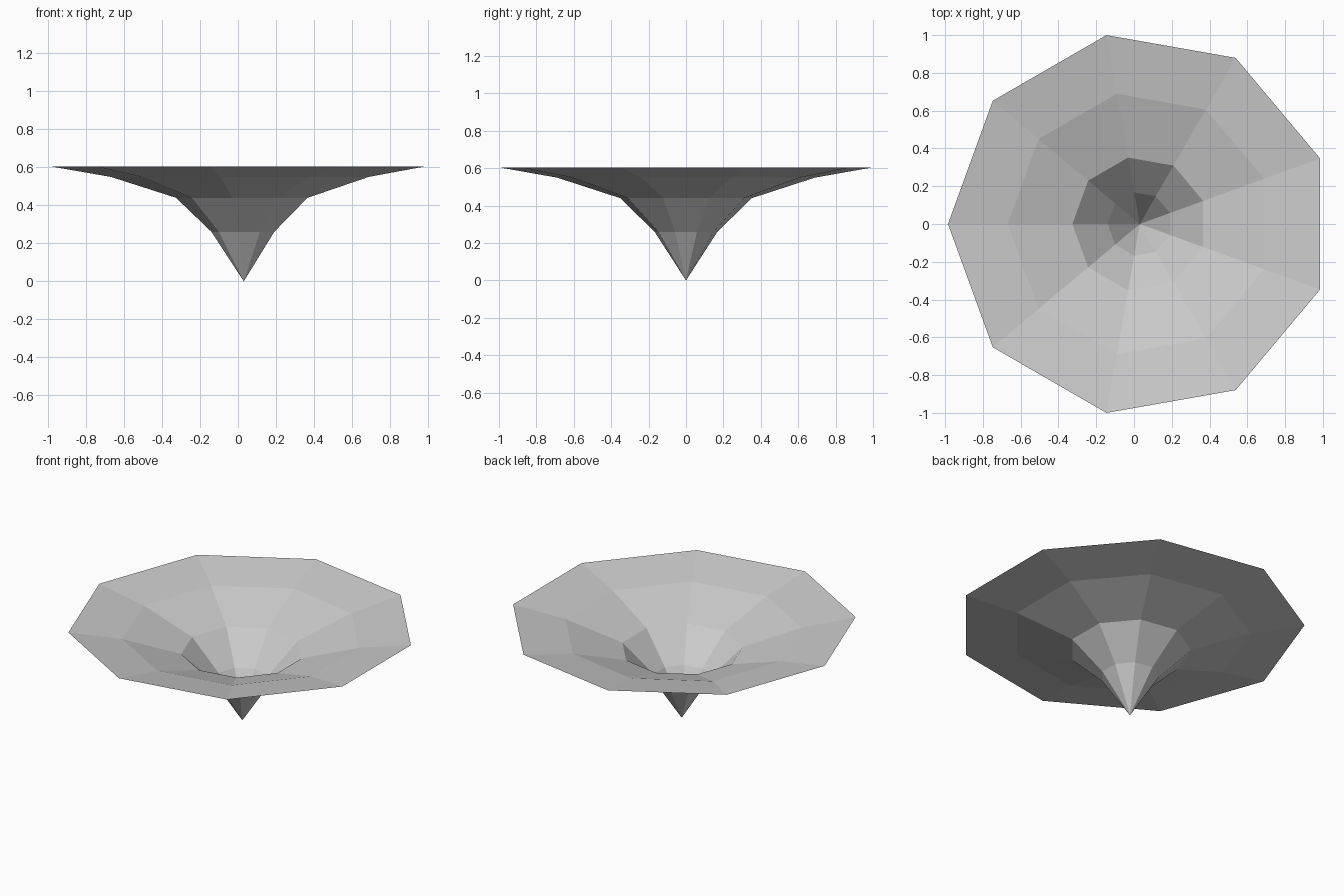
import bpy, bmesh, math

if "Cube" in bpy.data.objects:
    bpy.data.objects.remove(bpy.data.objects["Cube"])

SIDES = 9
CENTRE_X = 0.0306
# radius and height of each ring, from the lower one to the rim
RINGS = [(0.17, 0.26), (0.357, 0.44), (0.70, 0.55), (1.0154, 0.605)]

grey = bpy.data.materials.new("light_grey")
grey.diffuse_color = (0.6, 0.6, 0.6, 1)
grey.use_nodes = True
grey.node_tree.nodes["Principled BSDF"].inputs["Base Color"].default_value = grey.diffuse_color

# open funnel shell: a pointed tip and rings flaring out to the rim
bm = bmesh.new()
tip = bm.verts.new((CENTRE_X, 0, 0))
lower = None
for radius, height in RINGS:
    ring = []
    for i in range(SIDES):
        a = math.pi + math.tau * i / SIDES
        ring.append(bm.verts.new((CENTRE_X + radius * math.cos(a),
                                  radius * math.sin(a), height)))
    for i in range(SIDES):
        j = (i + 1) % SIDES
        if lower is None:
            bm.faces.new((tip, ring[i], ring[j]))
        else:
            bm.faces.new((lower[i], ring[i], ring[j], lower[j]))
    lower = ring

# inner side faces up
for face in bm.faces:
    face.normal_update()
    if face.normal.z < 0:
        face.normal_flip()

mesh = bpy.data.meshes.new("funnel")
bm.to_mesh(mesh)
bm.free()
mesh.materials.append(grey)
funnel = bpy.data.objects.new("funnel", mesh)
bpy.context.collection.objects.link(funnel)
